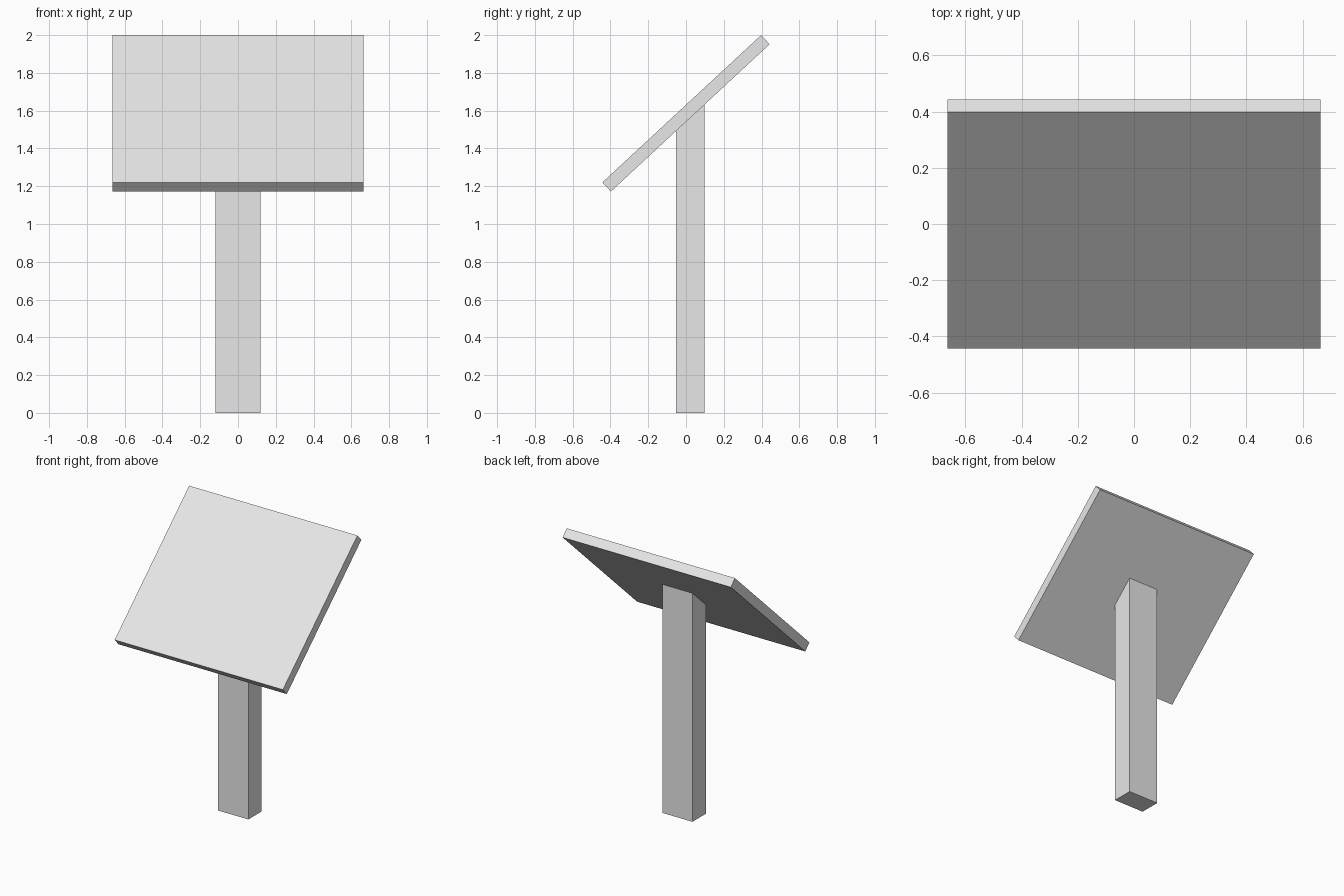
import bpy
import bmesh
from math import radians, tan, cos
from mathutils import Matrix

default = bpy.data.objects.get("Cube")
if default:
    bpy.data.objects.remove(default, do_unlink=True)

TILT = radians(42.85)
THICK = 0.066
CENTRE_Z = 1.586

grey = bpy.data.materials.new("light grey")
grey.use_nodes = True
colour = (0.8, 0.8, 0.8, 1)
grey.diffuse_color = colour
grey.node_tree.nodes["Principled BSDF"].inputs["Base Color"].default_value = colour


def box(name, size, centre):
    """Flat-shaded box with its size baked into the mesh."""
    bm = bmesh.new()
    bmesh.ops.create_cube(bm, size=1, matrix=Matrix.Diagonal((*size, 1)))
    mesh = bpy.data.meshes.new(name)
    bm.to_mesh(mesh)
    bm.free()
    mesh.materials.append(grey)
    obj = bpy.data.objects.new(name, mesh)
    obj.location = centre
    bpy.context.collection.objects.link(obj)
    return obj


# Tilted board, facing the front and up
board = box("sign_board", (1.328, 1.146, THICK), (0, 0, CENTRE_Z))
board.rotation_euler.x = TILT

# Upright post, its top sloped to meet the underside of the board
post_y = 0.022
post = box("post", (0.238, 0.15, 1), (0, post_y, 0.5))
for v in post.data.vertices:
    if v.co.z > 0:
        y = v.co.y + post_y
        underside = CENTRE_Z + y * tan(TILT) - THICK / 2 / cos(TILT)
        v.co.z = underside - 0.5 + 0.005
